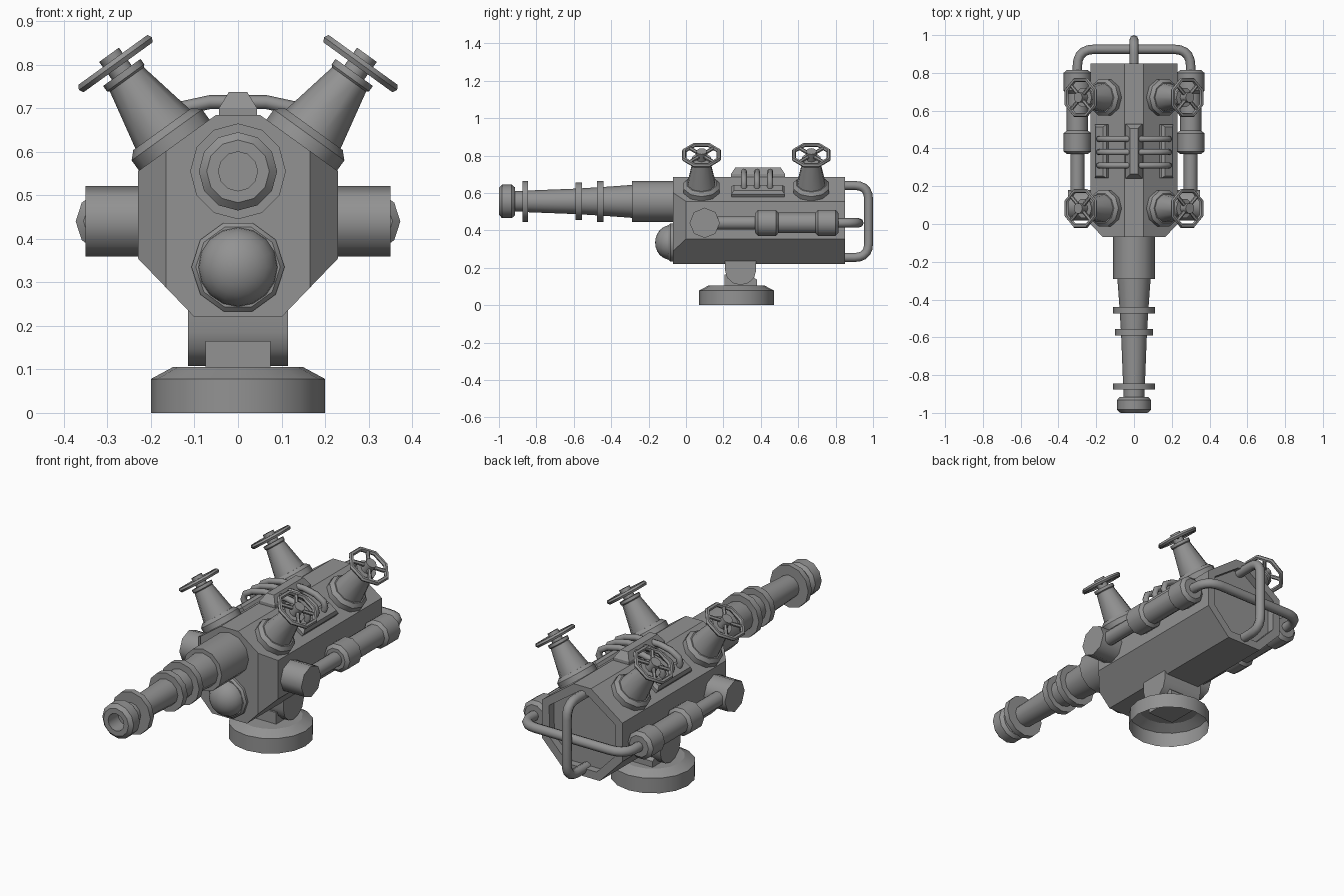
import bpy, bmesh, math
from mathutils import Vector, Matrix

if "Cube" in bpy.data.objects:
    bpy.data.objects.remove(bpy.data.objects["Cube"])

metal = bpy.data.materials.new('dark_grey_metal')
metal.diffuse_color = (.29, .29, .29, 1)
metal.use_nodes = True
metal.node_tree.nodes["Principled BSDF"].inputs["Base Color"].default_value = metal.diffuse_color


def shade(ob, angle):
    """Apply the metal and smooth all but sharp edges."""
    ob.data.materials.clear()
    ob.data.materials.append(metal)
    bpy.ops.object.select_all(action='DESELECT')
    bpy.context.view_layer.objects.active = ob
    ob.select_set(True)
    bpy.ops.object.shade_smooth_by_angle(angle=math.radians(angle))
    return ob


def finish(name, bm, matrix=Matrix(), angle=37):
    bmesh.ops.remove_doubles(bm, verts=bm.verts, dist=1e-5)
    bm.transform(matrix)
    bmesh.ops.recalc_face_normals(bm, faces=bm.faces)
    me = bpy.data.meshes.new(name)
    bm.to_mesh(me)
    bm.free()
    ob = bpy.data.objects.new(name, me)
    bpy.context.collection.objects.link(ob)
    return shade(ob, angle)


def frame(origin, direction):
    """Matrix taking local z to the given direction."""
    q = Vector((0, 0, 1)).rotation_difference(Vector(direction))
    return Matrix.Translation(origin) @ q.to_matrix().to_4x4()


def lathe(name, profile, origin, direction, n=12, angle=37):
    """Spin (radius, height) points around an axis."""
    bm = bmesh.new()
    rings = []
    for r, h in profile:
        rings.append([bm.verts.new((r * math.cos(a), r * math.sin(a), h))
                      for a in (2 * math.pi * i / n for i in range(n))] if r
                     else [bm.verts.new((0, 0, h))] * n)
    for a, b in zip(rings, rings[1:]):
        for i in range(n):
            j = (i + 1) % n
            bm.faces.new(list(dict.fromkeys((a[i], a[j], b[j], b[i]))))
    return finish(name, bm, frame(origin, direction), angle)


def prism(name, pts, depth, matrix=Matrix(), taper=(1, 1), angle=35):
    """Extrude a local xy polygon along local z, tapering the far end."""
    bm = bmesh.new()
    f = bm.faces.new([bm.verts.new((x, y, 0)) for x, y in pts])
    top = bmesh.ops.extrude_face_region(bm, geom=[f])['geom']
    if f.is_valid and len(bm.faces) < len(pts) + 2:
        bm.faces.new([v for v in bm.verts if v not in top])
    for v in (g for g in top if isinstance(g, bmesh.types.BMVert)):
        v.co = (v.co.x * taper[0], v.co.y * taper[1], depth)
    return finish(name, bm, matrix, angle)


def rect(w, h):
    return [(-w / 2, -h / 2), (w / 2, -h / 2), (w / 2, h / 2), (-w / 2, h / 2)]


def tube(name, pts, radius, bend=0.0, res=2):
    """Round pipe along a path whose corners are rounded by 'bend'."""
    pts = [Vector(p) for p in pts]
    path = [pts[0]]
    for a, p, b in zip(pts, pts[1:], pts[2:]):
        if not bend:
            path.append(p)
            continue
        s, e = p + (a - p).normalized() * bend, p + (b - p).normalized() * bend
        for k in range(6):
            t = k / 5
            path.append(s * (1 - t) ** 2 + p * 2 * t * (1 - t) + e * t * t)
    path.append(pts[-1])
    cu = bpy.data.curves.new(name, 'CURVE')
    cu.dimensions = '3D'
    cu.bevel_depth, cu.bevel_resolution, cu.use_fill_caps = radius, res, True
    sp = cu.splines.new('POLY')
    sp.points.add(len(path) - 1)
    for q, p in zip(sp.points, path):
        q.co = (*p, 1)
    ob = bpy.data.objects.new(name, cu)
    bpy.context.collection.objects.link(ob)
    bpy.ops.object.select_all(action='DESELECT')
    bpy.context.view_layer.objects.active = ob
    ob.select_set(True)
    bpy.ops.object.convert(target='MESH')
    return shade(bpy.context.object, 50)


# Housing: extruded outline, front corners cut, back panel recessed
half = [(.10, .22), (.23, .355), (.23, .555), (.05, .685)]
outline = half + [(-x, z) for x, z in reversed(half)]
bm = bmesh.new()
front = bm.faces.new([bm.verts.new((x, -.07, z)) for x, z in outline])
ext = bmesh.ops.extrude_face_region(bm, geom=[front])['geom']
bmesh.ops.translate(bm, vec=(0, .92, 0), verts=[g for g in ext if isinstance(g, bmesh.types.BMVert)])
back = next(g for g in ext if isinstance(g, bmesh.types.BMFace))
bmesh.ops.recalc_face_normals(bm, faces=bm.faces)
bmesh.ops.inset_region(bm, faces=[back], thickness=.045)
sunk = bmesh.ops.extrude_face_region(bm, geom=[back])['geom']
bmesh.ops.translate(bm, vec=(0, -.04, 0), verts=[g for g in sunk if isinstance(g, bmesh.types.BMVert)])
if back.is_valid:
    bmesh.ops.delete(bm, geom=[back], context='FACES_ONLY')
for sx in (1, -1):
    geom = bm.verts[:] + bm.edges[:] + bm.faces[:]
    cut = bmesh.ops.bisect_plane(bm, geom=geom, plane_co=(sx * .23, 0, 0),
                                 plane_no=(sx * .07, -.065, 0), clear_outer=True)['geom_cut']
    bmesh.ops.holes_fill(bm, edges=[g for g in cut if isinstance(g, bmesh.types.BMEdge)])
finish('housing', bm, angle=20)

# Barrel with rings and hollow muzzle (heights run forward from y = 0)
lathe('barrel', [(0, .05), (.11, .05), (.11, .29), (.088, .29), (.077, .44),
                 (.11, .44), (.11, .475), (.075, .475), (.07, .555), (.10, .555), (.10, .59),
                 (.068, .59), (.058, .845), (.11, .845), (.11, .875), (.055, .875), (.055, .915),
                 (.075, .915), (.09, .932), (.09, .983), (.072, 1.0), (.045, 1.0), (.045, .92), (0, .92)],
      (0, 0, .555), (0, -1, 0), 12)

# Domed lamp under the barrel
dome = [(.092 * math.cos(math.radians(a)), .085 + .08 * math.sin(math.radians(a))) for a in range(0, 90, 15)]
lathe('lamp_ring', [(.107, .05), (.107, .083), (.097, .093), (.08, .093)], (0, 0, .335), (0, -1, 0), 10)
lathe('lamp_dome', dome + [(0, .165)], (0, 0, .335), (0, -1, 0), 16)

# Turntable base, open underneath
lathe('base', [(.2, 0), (.2, .078), (.15, .105), (0, .105)], (0, .27, 0), (0, 0, 1), 16, 25)

# Swivel mount: pivot block across x with a rounded foot
to_x = Matrix(((0, 0, 1, 0), (1, 0, 0, 0), (0, 1, 0, 0), (0, 0, 0, 1)))
foot = [(.292 + .083 * math.cos(math.radians(a)), .185 + .077 * math.sin(math.radians(a)))
        for a in range(180, 361, 30)]
prism('pivot', [(.375, .25), (.209, .25)] + foot, .23, Matrix.Translation((-.115, 0, 0)) @ to_x)
prism('pivot_bracket', [(.205, .08), (.38, .08), (.38, .135), (.345, .165), (.205, .165)], .15,
      Matrix.Translation((-.075, 0, 0)) @ to_x)

# Side caps and pipes, valves and clamps, mirrored
N = Vector((.585, 0, .81)).normalized()
for sx, side in ((1, 'right'), (-1, 'left')):
    lathe(f'side_cap_{side}', [(0, 0), (.081, 0), (.081, .15), (0, .15)], (sx * .2, .10, .44), (sx, 0, 0), 8, 50)
    lathe(f'side_pipe_{side}',
          [(0, .1), (.037, .1), (.037, .37), (.055, .37), (.073, .385), (.073, .48), (.057, .494),
           (.057, .692), (.073, .706), (.073, .80), (.055, .815), (0, .815)],
          (sx * .30, 0, .44), (0, 1, 0), 10)

    n = Vector((sx * N.x, 0, N.z))
    for y, place in ((.083, 'front'), (.67, 'rear')):
        tag = f'{place}_{side}'
        o = Vector((sx * .147, y, .616))
        lathe(f'valve_stem_{tag}',
              [(.1, -.02), (.1, .028), (.083, .045), (.077, .045), (.048, .185), (.053, .19), (.053, .205),
               (.028, .205), (.028, .255), (0, .255)], o, n, 10)
        # Handwheel: eight-sided rim and four spokes
        bpy.ops.mesh.primitive_torus_add(major_segments=8, minor_segments=6, major_radius=.1, minor_radius=.012)
        rim = bpy.context.object
        rim.name = f'handwheel_{tag}'
        m = frame(o + n * .23, n)
        rim.data.transform(m @ Matrix.Rotation(math.pi / 8, 4, 'Z'))
        shade(rim, 50)
        for k in range(2):
            a = math.pi * k / 2 + math.pi / 4
            d = Vector((math.cos(a), math.sin(a), 0)) * .092
            tube(f'spoke_{k}_{tag}', [m @ d, m @ -d], .01, res=1)

    # Sloping clamp bar at the side of the roof
    u = Vector((0, 1, 0)).cross(n)
    m = Matrix.Translation((sx * .165, .385, .60)) @ Matrix((u, (0, 1, 0), n)).transposed().to_4x4()
    prism(f'clamp_bar_{side}', rect(.076, .285), .033, m @ Matrix.Translation((0, 0, -.015)))
    prism(f'clamp_top_{side}', rect(.076, .285), .015, m @ Matrix.Translation((0, 0, .018)), (.65, .91))

# Ridge block on the roof with a tapered top
prism('ridge_block', rect(.088, .29), .03, Matrix.Translation((0, .385, .67)))
prism('ridge_top', rect(.088, .29), .037, Matrix.Translation((0, .385, .70)), (.48, .83))

# Three roof rails arching over the ridge
arch = [(.165, .61), (.185, .645), (.175, .675), (.13, .70), (.065, .714)]
for k in range(3):
    y = .31 + .07 * k
    tube(f'roof_rail_{k}', [(x, y, z) for x, z in arch] + [(-x, y, z) for x, z in reversed(arch)], .016)

# Rear pipes: crosswise loop and upright loop
tube('rear_cross_pipe', [(-.30, .80, .44), (-.30, .925, .44), (.30, .925, .44), (.30, .80, .44)], .025, .09)
tube('rear_upright_pipe', [(0, .80, .64), (0, .976, .64), (0, .976, .255), (0, .80, .255)], .024, .075)
